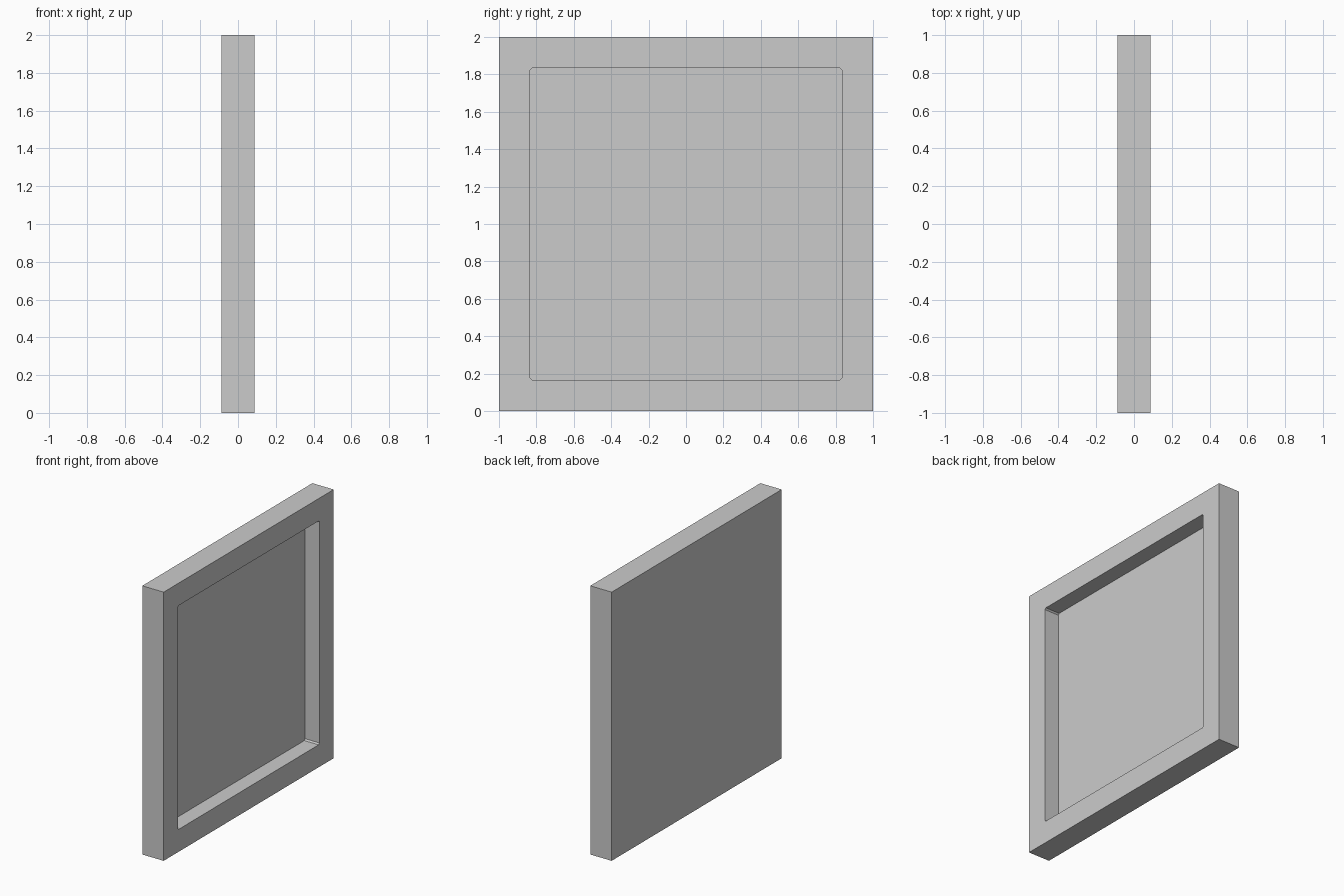
import bpy, bmesh

if "Cube" in bpy.data.objects:
    bpy.data.objects.remove(bpy.data.objects["Cube"])

T = 0.088        # half thickness
HOLE = 0.833     # half width of the opening
FLOOR = -0.03    # depth position of the recessed panel


def ring(bm, x, half, cut):
    """Square loop in the YZ plane with small cut corners."""
    pts = []
    for sy, sz, flip in ((1, 1, 0), (-1, 1, 1), (-1, -1, 0), (1, -1, 1)):
        pair = [(sy * half, sz * (half - cut)), (sy * (half - cut), sz * half)]
        if flip:
            pair.reverse()
        pts += pair if cut else pair[:1]
    return [bm.verts.new((x, y, z + 1)) for y, z in pts]


def bridge(bm, a, b):
    n = len(a)
    for i in range(n):
        j = (i + 1) % n
        bm.faces.new((a[i], a[j], b[j], b[i]))


bm = bmesh.new()

# Outer slab: back face and edges
back = ring(bm, -T, 1, 0)
front = ring(bm, T, 1, 0)
bm.faces.new(back)
bridge(bm, back, front)

# Opening wall with its middle loop, and the recessed panel
lip = ring(bm, T, HOLE, 0.01)
mid = ring(bm, 0.03, HOLE, 0.01)
base = ring(bm, FLOOR, HOLE, 0.01)
bridge(bm, lip, mid)
bridge(bm, mid, base)
bm.faces.new(base)

# Front border, mitred at the corners
for i in range(4):
    a, b = lip[2 * i], lip[2 * i + 1]
    j = (i + 1) % 4
    bm.faces.new((front[i], b, a))
    bm.faces.new((front[i], front[j], lip[2 * j], b))

bmesh.ops.recalc_face_normals(bm, faces=bm.faces)
mesh = bpy.data.meshes.new("framed_panel")
bm.to_mesh(mesh)
bm.free()
obj = bpy.data.objects.new("framed_panel", mesh)
bpy.context.collection.objects.link(obj)
